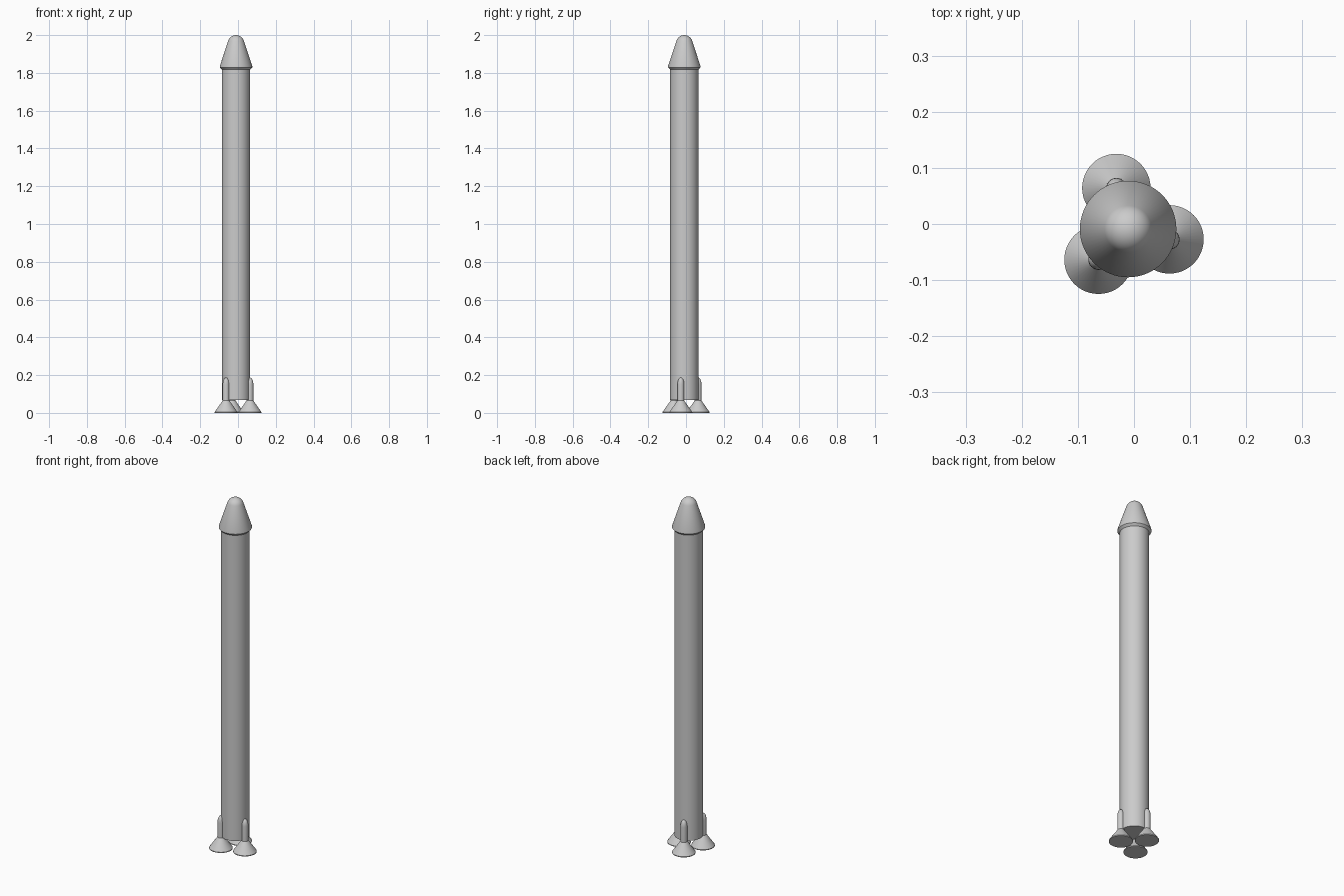
import bpy, bmesh, math
from math import sin, cos, radians, pi

cube = bpy.data.objects.get("Cube")
if cube:
    bpy.data.objects.remove(cube, do_unlink=True)

grey = bpy.data.materials.new("light grey")
grey.use_nodes = True
colour = (0.6, 0.6, 0.6, 1)
grey.diffuse_color = colour
grey.node_tree.nodes["Principled BSDF"].inputs["Base Color"].default_value = colour

AXIS = (-0.0105, -0.009)  # rocket centreline


def lathe(name, profile, centre, sides=64):
    """Turn (radius, height) points, listed bottom to top, into a closed solid."""
    bm = bmesh.new()
    rings = []
    for r, z in profile:
        if r == 0:
            rings.append([bm.verts.new((0, 0, z))])
        else:
            rings.append([bm.verts.new((r * cos(2 * pi * i / sides), r * sin(2 * pi * i / sides), z))
                          for i in range(sides)])
    for low, high in zip(rings, rings[1:]):
        for i in range(sides):
            j = (i + 1) % sides
            if len(high) == 1:
                bm.faces.new((low[i], low[j], high[0]))
            else:
                bm.faces.new((low[i], low[j], high[j], high[i]))
    for ring in (rings[0], rings[-1]):
        if len(ring) > 1:
            bm.faces.new(ring)
    bmesh.ops.recalc_face_normals(bm, faces=bm.faces)
    mesh = bpy.data.meshes.new(name)
    bm.to_mesh(mesh)
    bm.free()
    mesh.materials.append(grey)
    obj = bpy.data.objects.new(name, mesh)
    obj.location = (centre[0], centre[1], 0)
    bpy.context.collection.objects.link(obj)
    bpy.ops.object.select_all(action='DESELECT')
    obj.select_set(True)
    bpy.context.view_layer.objects.active = obj
    bpy.ops.object.shade_smooth_by_angle(angle=radians(30))
    return obj


# Long cylindrical body
lathe("body", [(0.0745, 0.068), (0.0745, 1.83)], AXIS)

# Nose: flared collar, cone and tangent spherical tip
tip = 0.044
dome = [(tip * cos(radians(a)), 2 - tip + tip * sin(radians(a))) for a in range(18, 90, 8)]
lathe("nose_cone", [(0.0745, 1.817), (0.086, 1.829), (0.086, 1.835)] + dome + [(0, 2)], AXIS)

# Three boosters around the base, each a pointed pod above a flared nozzle
pod_r = 0.018
ogive = [(pod_r * cos(t * pi / 12), 0.15 + 0.037 * sin(t * pi / 12)) for t in range(6)]
for number, angle in enumerate((106, 226, 346), 1):
    a = radians(angle)
    spot = (AXIS[0] + 0.076 * cos(a), AXIS[1] + 0.076 * sin(a))
    lathe(f"booster_pod_{number}", [(pod_r, 0.06)] + ogive + [(0, 0.187)], spot, 32)
    lathe(f"booster_nozzle_{number}", [(0.061, 0), (0.061, 0.004), (pod_r, 0.065)], spot, 48)
